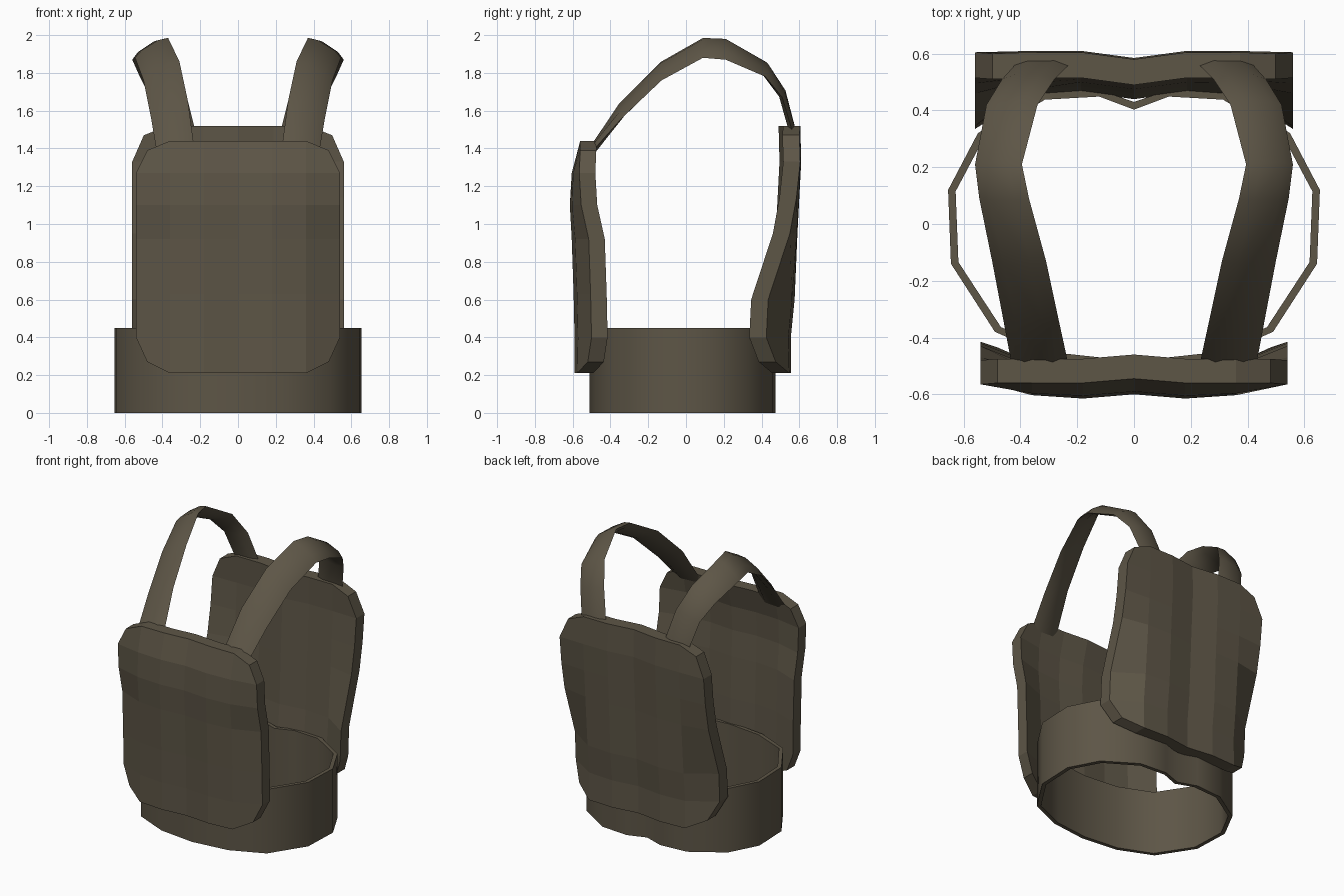
import bpy, bmesh, math
from mathutils import Vector

if "Cube" in bpy.data.objects:
    bpy.data.objects.remove(bpy.data.objects["Cube"], do_unlink=True)

mat = bpy.data.materials.new("olive_brown_fabric")
mat.use_nodes = True
color = (0.11, 0.092, 0.062, 1)
mat.diffuse_color = color
bsdf = mat.node_tree.nodes["Principled BSDF"]
bsdf.inputs["Base Color"].default_value = color
bsdf.inputs["Roughness"].default_value = 0.9


def finish(name, bm, smooth=None):
    bmesh.ops.recalc_face_normals(bm, faces=bm.faces)
    mesh = bpy.data.meshes.new(name)
    bm.to_mesh(mesh)
    bm.free()
    mesh.materials.append(mat)
    obj = bpy.data.objects.new(name, mesh)
    bpy.context.collection.objects.link(obj)
    if smooth:
        bpy.ops.object.select_all(action="DESELECT")
        obj.select_set(True)
        bpy.context.view_layer.objects.active = obj
        bpy.ops.object.shade_smooth_by_angle(angle=math.radians(smooth))
    return obj


def loft(name, sections, ring, smooth):
    """Join closed cross-sections, either into a ring or a capped tube."""
    bm = bmesh.new()
    rows = [[bm.verts.new(p) for p in s] for s in sections]
    n = len(rows[0])
    pairs = list(zip(rows, rows[1:]))
    if ring:
        pairs.append((rows[-1], rows[0]))
    else:
        bm.faces.new(rows[0])
        bm.faces.new(rows[-1])
    for a, b in pairs:
        for i in range(n):
            j = (i + 1) % n
            bm.faces.new((a[i], a[j], b[j], b[i]))
    return finish(name, bm, smooth)


def plate(name, half_width, rows, bulge, dip, depth):
    """Curved panel: rows hold (z, y at side edge, y at middle)."""
    bm = bmesh.new()
    top, bottom = rows[-1][0], rows[0][0]
    grid = []
    for z, edge, middle in rows:
        line = []
        for c in range(-3, 4):
            x, zz = half_width * c / 3, z
            y = edge + (middle - edge) * bulge[abs(c)]
            if c == 0:
                y += dip
            # Pull the corners in to round them off
            if abs(c) == 3 and z in (top, bottom):
                x *= 0.89
                zz += -0.05 if z == top else 0.06
            line.append(bm.verts.new((x, y, zz)))
        grid.append(line)
    for a, b in zip(grid, grid[1:]):
        for i in range(6):
            bm.faces.new((a[i], a[i + 1], b[i + 1], b[i]))
    extruded = bmesh.ops.extrude_face_region(bm, geom=bm.faces[:], use_keep_orig=True)
    moved = [g for g in extruded["geom"] if isinstance(g, bmesh.types.BMVert)]
    bmesh.ops.translate(bm, verts=moved, vec=(0, depth, 0))
    return finish(name, bm)


# Chest and back panels
plate("front_plate", 0.54,
      [(0.21, -0.52, -0.59), (0.40, -0.50, -0.59), (0.63, -0.505, -0.595),
       (0.92, -0.515, -0.605), (1.10, -0.555, -0.615), (1.27, -0.565, -0.605),
       (1.44, -0.56, -0.56)],
      (1, 1, 0.8, 0), 0.015, 0.085)
plate("back_plate", 0.56,
      [(0.21, 0.475, 0.555), (0.40, 0.425, 0.555), (0.60, 0.435, 0.575),
       (0.95, 0.55, 0.59), (1.14, 0.585, 0.6), (1.33, 0.605, 0.61),
       (1.52, 0.60, 0.605)],
      (1, 1, 0.9, 0), -0.025, -0.09)

# Waist belt: half outline mirrored into a full ring
half = [(0.13, 0.475), (0.33, 0.46), (0.55, 0.32), (0.655, 0.12),
        (0.645, -0.14), (0.49, -0.38), (0.26, -0.48)]
outline = [(0, 0.43)] + half + [(0, -0.51)] + [(-x, y) for x, y in reversed(half)]
belt = []
for x, y in outline:
    p = Vector((x, y, 0))
    q = p * (1 - 0.027 / p.length)
    up = Vector((0, 0, 0.45))
    belt.append([p, q, q + up, p + up])
loft("waist_belt", belt, True, 60)

# Shoulder straps: y, inner edge x and z, outer edge x and z
stations = [(-0.50, 0.23, 1.39, 0.43, 1.38), (-0.34, 0.265, 1.65, 0.46, 1.56),
            (-0.13, 0.31, 1.86, 0.50, 1.76), (0.09, 0.37, 1.985, 0.545, 1.88),
            (0.21, 0.395, 1.98, 0.56, 1.87), (0.42, 0.34, 1.86, 0.52, 1.78),
            (0.51, 0.28, 1.71, 0.465, 1.67), (0.56, 0.23, 1.51, 0.42, 1.50)]
edges = [(Vector((xi, y, zi)), Vector((xo, y, zo))) for y, xi, zi, xo, zo in stations]
for side, sign in (("left", 1), ("right", -1)):
    sections = []
    for i, (a, b) in enumerate(edges):
        before, after = edges[max(i - 1, 0)], edges[min(i + 1, len(edges) - 1)]
        along = (after[0] + after[1]) - (before[0] + before[1])
        normal = (b - a).cross(along).normalized() * 0.018
        m, n = a.lerp(b, 0.25), a.lerp(b, 0.75)
        ring = [a, m + normal, n + normal, b, n - normal, m - normal]
        sections.append([(p.x * sign, p.y, p.z) for p in ring])
    loft(side + "_shoulder_strap", sections, False, 60)
